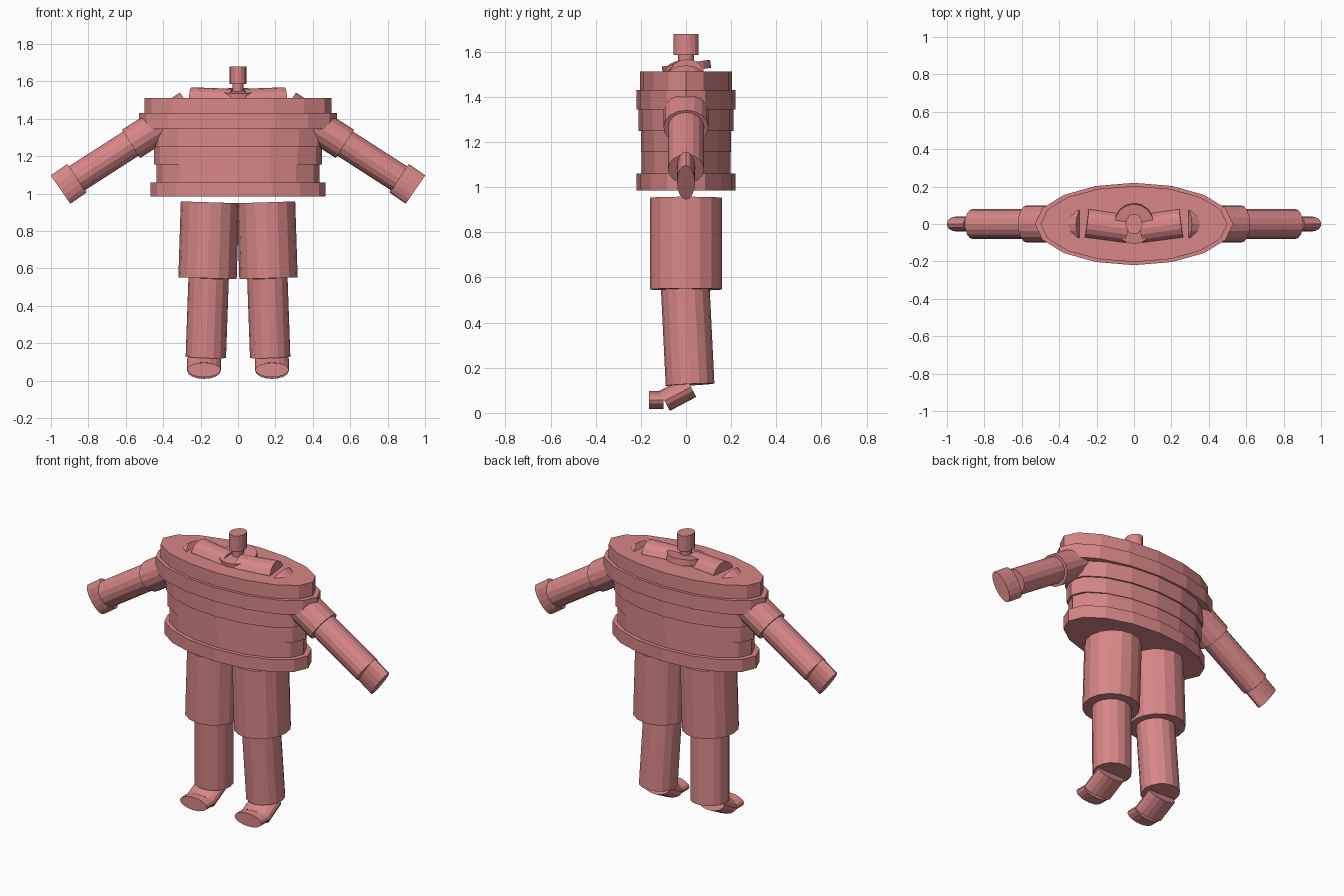
import bpy
import bmesh
import math
from mathutils import Vector, Matrix

if "Cube" in bpy.data.objects:
    bpy.data.objects.remove(bpy.data.objects["Cube"])

skin = bpy.data.materials.new("dusty_rose")
skin.diffuse_color = (0.68, 0.24, 0.24, 1.0)
skin.use_nodes = True
skin.node_tree.nodes["Principled BSDF"].inputs["Base Color"].default_value = skin.diffuse_color


def limb(name, start, end, side, r_side, r_other, sides=16):
    """Flat-shaded elliptical cylinder from start to end.
    side: direction measured by r_side; r_other is the radius across it."""
    start, end = Vector(start), Vector(end)
    axis = (end - start).normalized()
    u = Vector(side)
    u = (u - axis * u.dot(axis)).normalized()
    v = axis.cross(u)
    rot = Matrix((u, v, axis)).transposed().to_4x4()
    bm = bmesh.new()
    bmesh.ops.create_cone(bm, cap_ends=True, segments=sides, radius1=1,
                          radius2=1, depth=(end - start).length)
    bmesh.ops.scale(bm, vec=(r_side, r_other, 1), verts=bm.verts)
    bmesh.ops.transform(bm, verts=bm.verts,
                        matrix=Matrix.Translation((start + end) / 2) @ rot)
    bmesh.ops.recalc_face_normals(bm, faces=bm.faces)
    mesh = bpy.data.meshes.new(name)
    bm.to_mesh(mesh)
    bm.free()
    mesh.materials.append(skin)
    obj = bpy.data.objects.new(name, mesh)
    bpy.context.collection.objects.link(obj)
    return obj


X, Y = (1, 0, 0), (0, 1, 0)

# Torso: stacked elliptical bands (name, bottom, top, half width, half depth)
for name, z0, z1, rx, ry in (
        ("hips", 0.985, 1.06, 0.468, 0.22),
        ("waist", 1.06, 1.157, 0.437, 0.197),
        ("belly", 1.155, 1.25, 0.45, 0.20),
        ("lower_chest", 1.25, 1.347, 0.46, 0.21),
        ("upper_chest", 1.345, 1.43, 0.53, 0.22),
        ("shoulder_band", 1.43, 1.512, 0.50, 0.203)):
    limb(name, (0, 0, z0), (0, 0, z1), X, rx, ry)

# Neck and head, with a forward-tilted disc at the base of the neck
tilt = math.radians(8)
up = Vector((0, -math.sin(tilt), math.cos(tilt))) * 0.018
base = Vector((0, 0.002, 1.532))
limb("neck_base", base - up, base + up, X, 0.105, 0.108)
limb("neck", (0, 0, 1.50), (0, 0, 1.59), X, 0.03, 0.035)
limb("head", (0, 0, 1.585), (0, 0, 1.68), X, 0.045, 0.055)

# Arms and legs, built on both sides
for s, label in ((-1, "left"), (1, "right")):
    limb(f"{label}_collarbone", (s * 0.035, -0.026, 1.484),
         (s * 0.253, 0.004, 1.492), Y, 0.08, 0.076)
    limb(f"{label}_upper_arm", (s * 0.261, 0, 1.464),
         (s * 0.572, 0, 1.265), Y, 0.10, 0.09)
    limb(f"{label}_forearm", (s * 0.56, 0, 1.275),
         (s * 0.863, 0, 1.08), Y, 0.08, 0.077)
    limb(f"{label}_hand", (s * 0.861, 0, 1.082),
         (s * 0.949, 0, 1.021), Y, 0.04, 0.092)
    limb(f"{label}_thigh", (s * 0.15, 0, 0.953),
         (s * 0.163, 0, 0.547), X, 0.156, 0.16)
    limb(f"{label}_shin", (s * 0.157, -0.003, 0.55),
         (s * 0.172, 0.018, 0.125), X, 0.108, 0.108)
    limb(f"{label}_foot", (s * 0.182, -0.095, 0.053),
         (s * 0.182, 0.022, 0.115), X, 0.09, 0.05)
    limb(f"{label}_toes", (s * 0.182, -0.165, 0.057),
         (s * 0.182, -0.10, 0.057), X, 0.09, 0.039)
